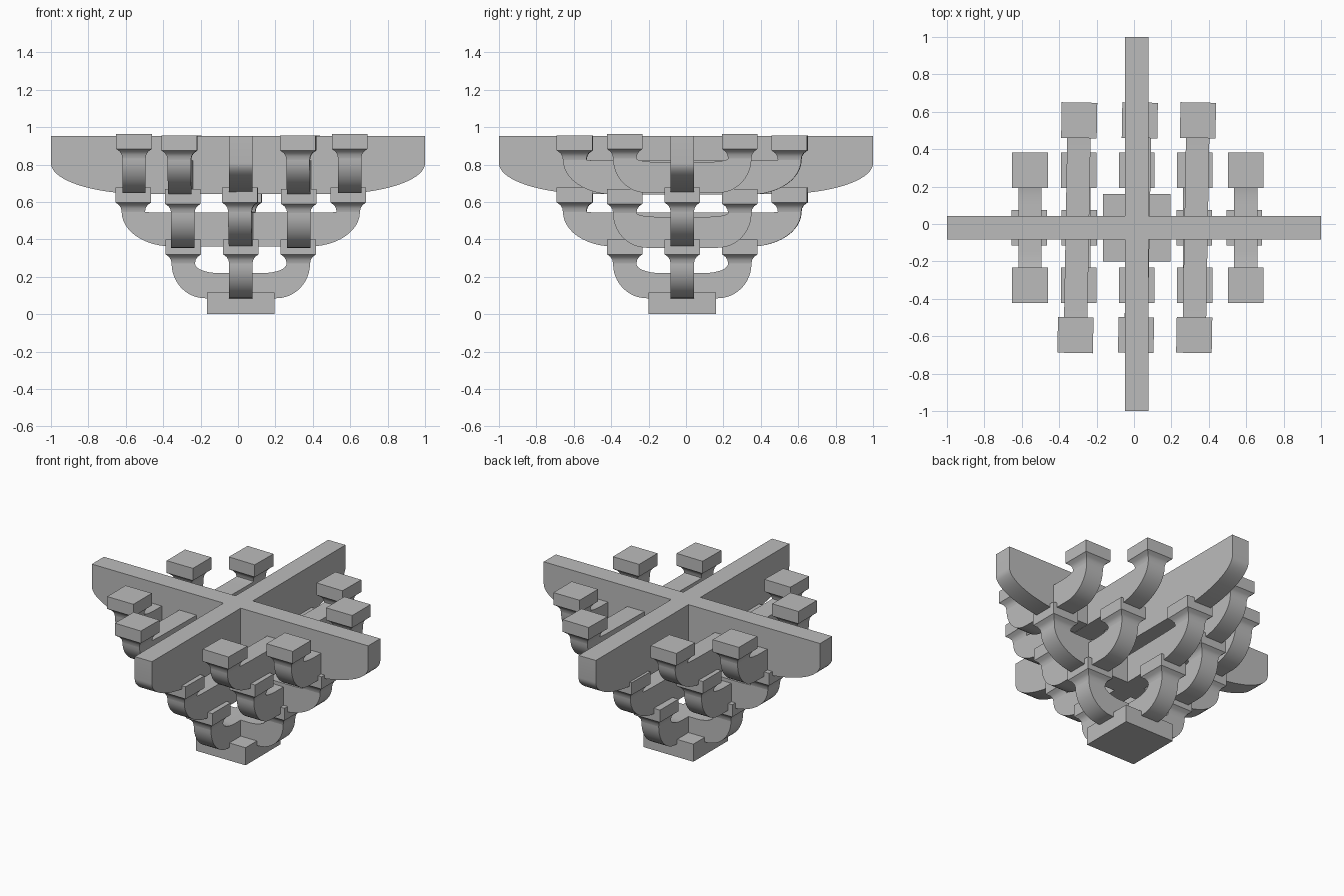
import bpy, bmesh, math
from mathutils import Matrix

if "Cube" in bpy.data.objects:
    bpy.data.objects.remove(bpy.data.objects["Cube"], do_unlink=True)

grey = bpy.data.materials.new("stone_grey")
grey.use_nodes = True
COLOUR = (0.5, 0.5, 0.5, 1)
grey.diffuse_color = COLOUR
grey.node_tree.nodes["Principled BSDF"].inputs["Base Color"].default_value = COLOUR

CX, CY = 0.015, -0.02      # crossing point of the arms
HALF = 0.0625              # half thickness of an arm
NECK = 0.185               # height of an arm at its neck


def finish(name, bm, place=Matrix()):
    bmesh.ops.recalc_face_normals(bm, faces=bm.faces)
    mesh = bpy.data.meshes.new(name)
    bm.to_mesh(mesh)
    bm.free()
    mesh.materials.append(grey)
    obj = bpy.data.objects.new(name, mesh)
    bpy.context.collection.objects.link(obj)
    obj.matrix_world = place
    bpy.ops.object.select_all(action='DESELECT')
    obj.select_set(True)
    bpy.context.view_layer.objects.active = obj
    bpy.ops.object.shade_smooth_by_angle(angle=math.radians(35))
    return obj


def quarter(cx, cz, rx, rz, steps=12):
    """Lower right quarter of an ellipse, from its bottom to its side."""
    angles = [math.pi / 2 * i / steps for i in range(steps + 1)]
    return [(cx + rx * math.sin(a), cz - rz * math.cos(a)) for a in angles]


def placement(x, y, z, along_y, yaw):
    turn = math.radians(yaw + (90 if along_y else 0))
    return Matrix.Translation((x, y, z)) @ Matrix.Rotation(turn, 4, 'Z')


def arm(name, half_profile, place):
    """Extrude a mirrored side profile to the thickness of an arm."""
    left = [(-x, z) for x, z in reversed(half_profile)]
    bm = bmesh.new()
    face = bm.faces.new([bm.verts.new((x, -HALF, z)) for x, z in left + half_profile])
    out = bmesh.ops.extrude_face_region(bm, geom=[face])
    verts = [g for g in out["geom"] if isinstance(g, bmesh.types.BMVert)]
    bmesh.ops.translate(bm, verts=verts, vec=(0, 2 * HALF, 0))
    finish(name, bm, place)


def bearing_block(name, place):
    """Square block on a flared neck."""
    bm = bmesh.new()
    rings = []
    for z, h in ((0, HALF), (0.02, 0.066), (0.036, 0.076), (0.05, 0.095), (0.13, 0.095)):
        rings.append([bm.verts.new((sx * h, sy * h, z))
                      for sx, sy in ((-1, -1), (1, -1), (1, 1), (-1, 1))])
    for low, high in zip(rings, rings[1:]):
        for i in range(4):
            j = (i + 1) % 4
            bm.faces.new((low[i], low[j], high[j], high[i]))
    bm.faces.new(rings[0])
    bm.faces.new(rings[-1])
    finish(name, bm, place)


def bracket(name, x, y, z, length, trough, curve, along_y=False, yaw=0):
    """Curved arm carrying a bearing block on each end."""
    place = placement(x, y, z, along_y, yaw)
    outer = quarter(length - curve, NECK, curve, NECK)
    inner = quarter(length - 0.25, NECK, 0.125, NECK - trough, 8)
    arm(name + "_arm", outer + inner[::-1], place)
    for side, sign in (("near", -1), ("far", 1)):
        offset = Matrix.Translation((sign * (length - HALF), 0, NECK))
        bearing_block(f"{name}_{side}_block", place @ offset)


# Base block
bm = bmesh.new()
bmesh.ops.create_cube(bm, size=1)
bmesh.ops.scale(bm, vec=(0.36, 0.36, 0.115), verts=bm.verts)
finish("base_block", bm, Matrix.Translation((CX, CY, 0.0575)))

# Lower and middle crossing brackets
for along_y, axis in ((False, "cross"), (True, "front")):
    bracket("lower_" + axis, CX, CY, 0.085, 0.37, 0.135, 0.18, along_y)
    bracket("middle_" + axis, CX + (0.006 if along_y else 0), CY, 0.362,
            0.637, 0.181, 0.27, along_y, -1 if along_y else 0)

# Brackets to each side, running front to back
for side, x_mid, x_long, x_out in (("right", -0.295, -0.303, -0.556),
                                   ("left", 0.325, 0.332, 0.597)):
    bracket(f"middle_{side}", x_mid, CY, 0.355, 0.37, 0.165, 0.18, True)
    bracket(f"upper_{side}_long", x_long, CY, 0.64, 0.637, 0.181, 0.27, True, -1)
    bracket(f"upper_{side}_short", x_out, CY, 0.648, 0.37, 0.165, 0.18, True)

# Top crossing beams
beam = quarter(0.5, 0.165, 0.5, 0.165, 18) + [(1, 0.31)]
arm("top_cross_beam", beam, placement(0, CY, 0.642, False, 0))
arm("top_front_beam", beam, placement(CX, 0, 0.642, True, 0))
